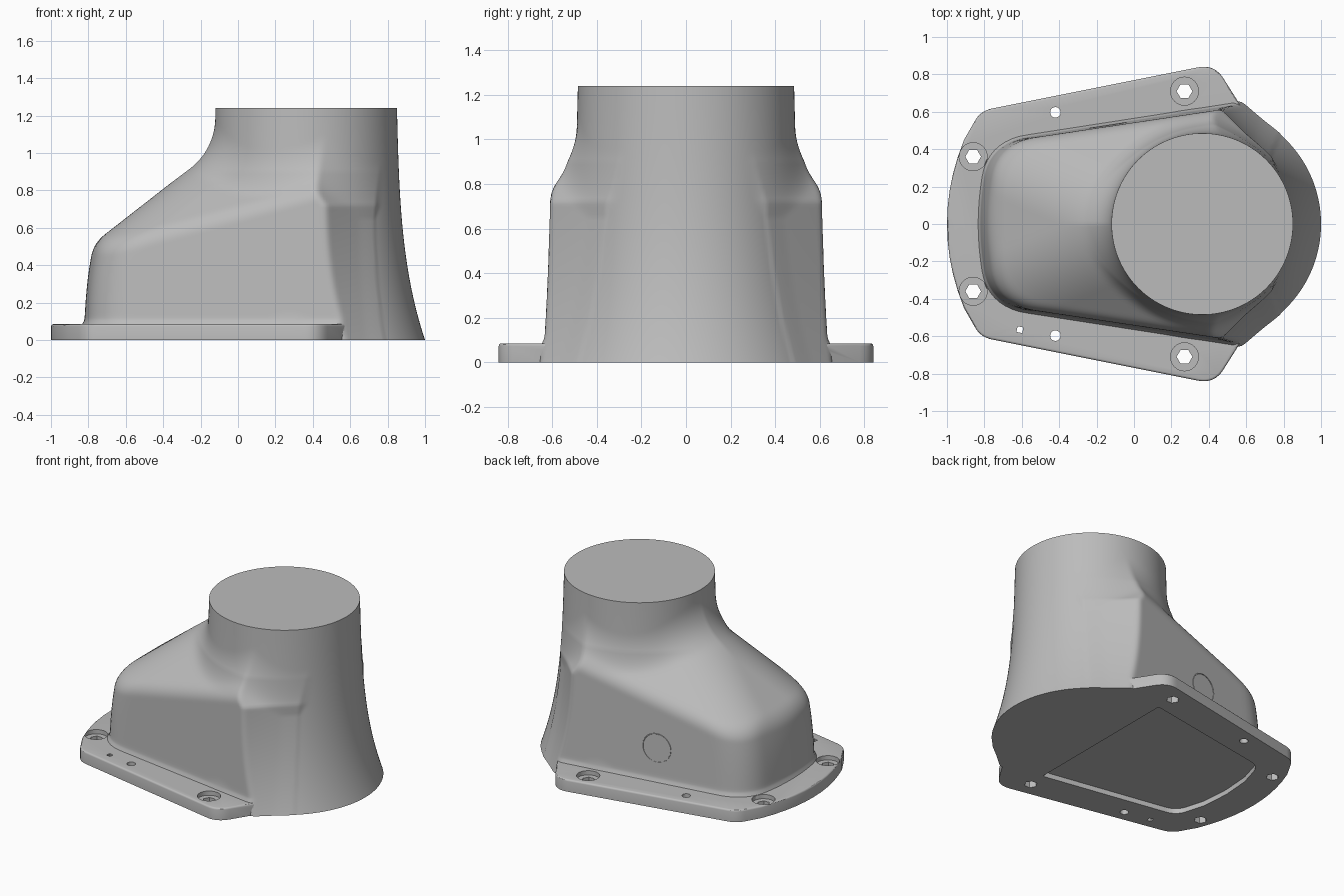
import bpy, bmesh, math
from mathutils import Vector

if "Cube" in bpy.data.objects:
    bpy.data.objects.remove(bpy.data.objects["Cube"])

grey = bpy.data.materials.new("plain_grey")
grey.use_nodes = True
grey.diffuse_color = (0.5, 0.5, 0.5, 1)
grey.node_tree.nodes["Principled BSDF"].inputs["Base Color"].default_value = (0.5, 0.5, 0.5, 1)

CX = 0.365          # neck axis
TOP = 1.24          # neck height
FLANGE = 0.085      # flange thickness


def make(name, bm):
    bmesh.ops.recalc_face_normals(bm, faces=bm.faces)
    mesh = bpy.data.meshes.new(name)
    bm.to_mesh(mesh)
    bm.free()
    obj = bpy.data.objects.new(name, mesh)
    bpy.context.collection.objects.link(obj)
    mesh.materials.append(grey)
    return obj


def boolean(obj, other, operation):
    mod = obj.modifiers.new(operation.lower(), 'BOOLEAN')
    mod.operation, mod.object, mod.solver = operation, other, 'EXACT'
    bpy.context.view_layer.objects.active = obj
    bpy.ops.object.modifier_apply(modifier=mod.name)
    bpy.data.objects.remove(other)


def rounded(points, steps=8):
    """Outline with each (x, y, cut) corner softened by a small curve."""
    out = []
    for i, (x, y, cut) in enumerate(points):
        p = Vector((x, y))
        if not cut:
            out.append(p)
            continue
        a = p + (Vector(points[i - 1][:2]) - p).normalized() * cut
        b = p + (Vector(points[(i + 1) % len(points)][:2]) - p).normalized() * cut
        for s in range(steps + 1):
            t = s / steps
            out.append(a * (1 - t) ** 2 + p * 2 * t * (1 - t) + b * t * t)
    return out


def mirrored(half):
    return half + [(x, -y, c) for x, y, c in reversed(half) if y]


def prism(name, outline, z0, z1, bevel=0):
    bm = bmesh.new()
    low = [bm.verts.new((p[0], p[1], z0)) for p in outline]
    high = [bm.verts.new((p[0], p[1], z1)) for p in outline]
    n = len(low)
    bm.faces.new(low)
    bm.faces.new(high)
    for i in range(n):
        bm.faces.new((low[i], low[(i + 1) % n], high[(i + 1) % n], high[i]))
    bmesh.ops.recalc_face_normals(bm, faces=bm.faces)
    if bevel:
        rim = [e for e in bm.edges if all(v in high for v in e.verts)]
        bmesh.ops.bevel(bm, geom=rim, offset=bevel, segments=3, profile=0.5, affect='EDGES')
    return make(name, bm)


def circle(x, y, r, n, turn=0):
    angles = [turn + math.tau * i / n for i in range(n)]
    return [(x + r * math.cos(a), y + r * math.sin(a)) for a in angles]


# Smooth maximum and minimum used to blend the body surfaces
def smax(a, b, k):
    h = max(k - abs(a - b), 0) / k
    return max(a, b) + h * h * k / 4


def smin(a, b, k):
    return -smax(-a, -b, k)


def neck_radius(z):
    t = 1 - z / TOP
    return 0.485 + 0.03 * t + 0.12 * t ** 3.2


def body_field(x, y, z):
    """Negative inside the hood: sloped hull blended with a flared round neck."""
    y = abs(y)
    radius = neck_radius(z)
    fillet = 0.015 * math.exp(-max(z - FLANGE, 0) / 0.01)
    side_y = 0.555 + 0.155 * x - 0.02 * z
    side = (y - side_y) * 0.985 - fillet
    front = -(x + 0.825 - 0.33 * y * y - 0.04 * z - 0.25 * z ** 3) - fillet
    shoulder = 0.685 + 0.265 * x + 0.9 * (side_y - y)
    roof = (z - smin(1.12 + 0.78 * x, shoulder, 0.2)) * 0.75
    # rear wall runs from the side edge to touch the round neck
    turn = math.radians(49.5 - 6.5 * z)
    reach = radius - 0.6 * max(z - 0.72, 0)
    rear = max((x - CX) * math.cos(turn) + y * math.sin(turn) - reach,
               x - CX - reach * math.cos(turn))
    hull = smax(smax(side, front, 0.18), roof, 0.045)
    hull = smax(hull, rear, 0.02)
    neck = math.hypot(x - CX, y) - radius
    return smin(hull, neck, 0.015 + 0.125 * min(max((z - 0.65) / 0.25, 0), 1))


def body_radius(angle, z):
    dx, dy = math.cos(angle), math.sin(angle)
    lo, hi = 0.1, 1.5
    for _ in range(18):
        mid = (lo + hi) / 2
        if body_field(CX + dx * mid, dy * mid, z) < 0:
            lo = mid
        else:
            hi = mid
    # settle into the exact neck circle at the rim
    t = min(max((z - 1.05) / (TOP - 1.05), 0), 1)
    return lo + (neck_radius(z) - lo) * t * t


# Hood body, built as stacked rings
AROUND, ROWS = 240, 84
bm = bmesh.new()
rings = []
for j in range(ROWS + 1):
    z = TOP * j / ROWS
    ring = []
    for i in range(AROUND):
        a = math.tau * i / AROUND
        r = body_radius(a, z)
        ring.append(bm.verts.new((CX + r * math.cos(a), r * math.sin(a), z)))
    rings.append(ring)
for low, high in zip(rings, rings[1:]):
    for i in range(AROUND):
        k = (i + 1) % AROUND
        bm.faces.new((low[i], low[k], high[k], high[i]))
bm.faces.new(rings[0])
bm.faces.new(rings[-1])
hood = make("hood_body", bm)

# Mounting flange with a bowed front edge
bow = [(-1 + 0.45 * y * y, y, 0) for y in (0.45, 0.36, 0.27, 0.18, 0.09, 0)]
flange = prism("flange", rounded(mirrored(
    [(0.6, 0.54, 0), (0.575, 0.625, 0.02), (0.43, 0.855, 0.09), (-0.82, 0.605, 0.06)] + bow)),
    0, FLANGE, 0.012)

# Screw seats, screw holes, pin holes and a square locating hole
for s in (-1, 1):
    for x, y in ((-0.86, 0.36), (0.27, 0.71)):
        boolean(flange, prism("seat_cutter", circle(x, s * y, 0.075, 32), 0.055, 0.2), 'DIFFERENCE')
        boolean(flange, prism("screw_cutter", circle(x, s * y, 0.042, 6), -0.1, 0.2), 'DIFFERENCE')
    boolean(flange, prism("pin_cutter", circle(-0.42, s * 0.597, 0.028, 20), -0.1, 0.2), 'DIFFERENCE')
square = circle(-0.61, -0.565, 0.022, 4, math.pi / 4 - 0.2)
boolean(flange, prism("square_cutter", square, -0.1, 0.2), 'DIFFERENCE')

# Join the flange and sink the underside panel
boolean(hood, flange, 'UNION')
panel = rounded(mirrored([(0.28, 0.58, 0.02), (-0.7, 0.41, 0.08), (-0.76, 0.2, 0), (-0.775, 0, 0)]))
boolean(hood, prism("panel_cutter", panel, -0.1, 0.035), 'DIFFERENCE')

# Fine round outline on the back side wall
x, z = -0.14, 0.32
y = 0.555 + 0.155 * x - 0.02 * z
bpy.ops.mesh.primitive_torus_add(
    location=(x, y, z), rotation=(math.pi / 2, 0, math.atan(0.155)),
    major_radius=0.1, minor_radius=0.003, major_segments=48, minor_segments=6)
mark = bpy.context.object
mark.name = "side_ring"
mark.data.materials.append(grey)

for obj in (hood, mark):
    bpy.ops.object.select_all(action='DESELECT')
    obj.select_set(True)
    bpy.context.view_layer.objects.active = obj
    bpy.ops.object.shade_smooth_by_angle(angle=math.radians(30))
